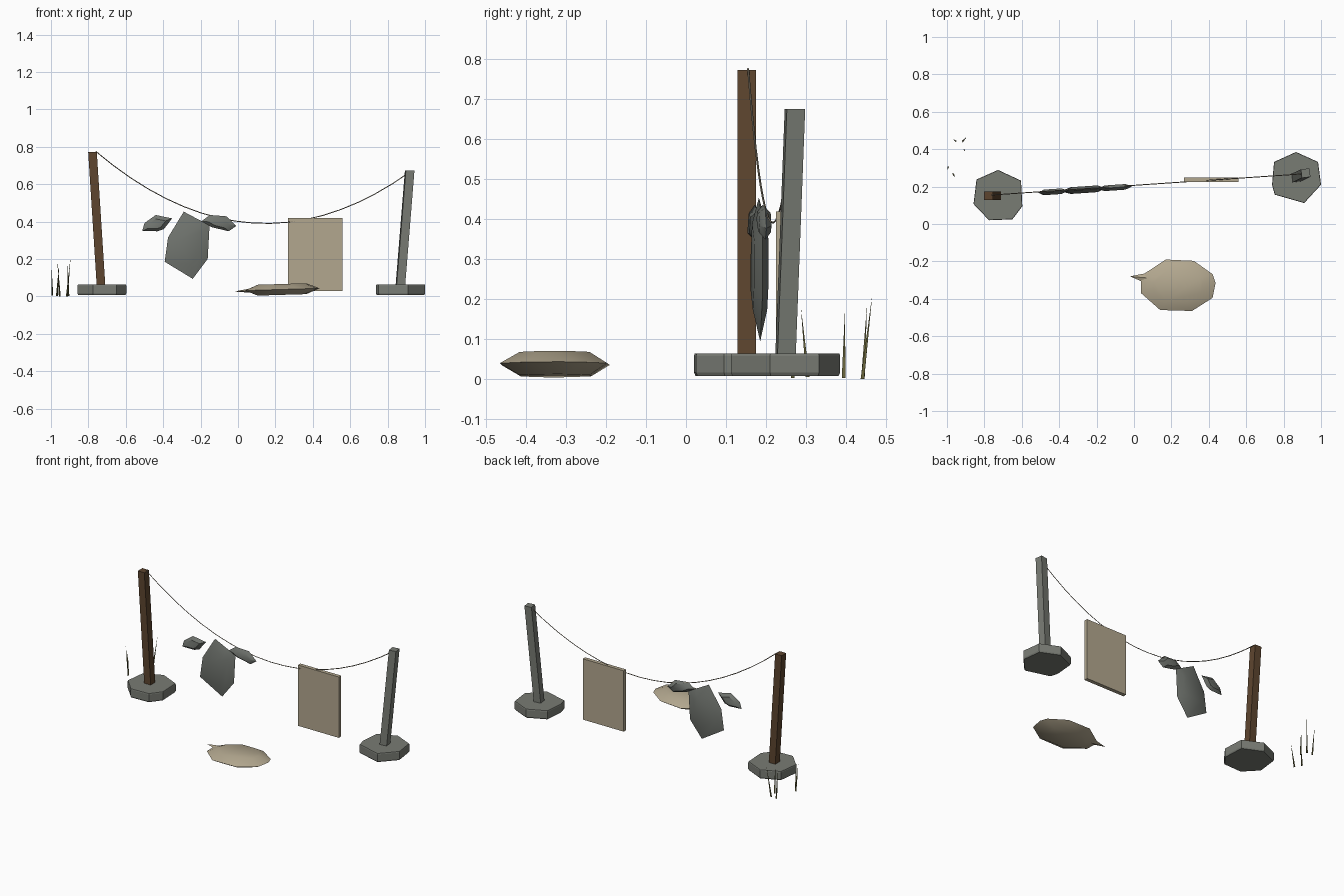
import bpy, bmesh, math
from mathutils import Vector, Matrix

cube = bpy.data.objects.get("Cube")
if cube:
    bpy.data.objects.remove(cube, do_unlink=True)


def material(name, rgb):
    m = bpy.data.materials.new(name)
    m.use_nodes = True
    m.diffuse_color = (*rgb, 1)
    bsdf = next(n for n in m.node_tree.nodes if n.type == 'BSDF_PRINCIPLED')
    bsdf.inputs["Base Color"].default_value = (*rgb, 1)
    bsdf.inputs["Roughness"].default_value = 0.9
    return m


STONE = material("grey stone", (0.19, 0.2, 0.175))
CLOTH = material("grey cloth", (0.165, 0.178, 0.16))
WOOD = material("brown wood", (0.11, 0.06, 0.028))
LINEN = material("cream linen", (0.45, 0.39, 0.275))
ROPE = material("tan rope", (0.3, 0.26, 0.19))
GRASS = material("olive grass", (0.15, 0.14, 0.05))


def finish(name, bm, mat, smooth=None):
    bmesh.ops.recalc_face_normals(bm, faces=bm.faces)
    me = bpy.data.meshes.new(name)
    bm.to_mesh(me)
    bm.free()
    me.materials.append(mat)
    ob = bpy.data.objects.new(name, me)
    bpy.context.collection.objects.link(ob)
    if smooth:
        bpy.ops.object.select_all(action='DESELECT')
        ob.select_set(True)
        bpy.context.view_layer.objects.active = ob
        bpy.ops.object.shade_smooth_by_angle(angle=math.radians(smooth))
    return ob


def loft(name, rings, mat, smooth=None):
    """Closed skin over a stack of rings with equal point counts."""
    bm = bmesh.new()
    loops = [[bm.verts.new(p) for p in ring] for ring in rings]
    n = len(loops[0])
    for a, b in zip(loops, loops[1:]):
        for i in range(n):
            j = (i + 1) % n
            bm.faces.new((a[i], a[j], b[j], b[i]))
    bm.faces.new(loops[0])
    bm.faces.new(loops[-1])
    return finish(name, bm, mat, smooth)


def lens(outline, place, half, inner=0.6):
    """Rings of a puffy shape, thin at its outline and thick in the middle."""
    c = sum((Vector(p) for p in outline), Vector((0, 0))) / len(outline)
    rings = []
    for s, d in ((inner, -half), (1, 0), (inner, half)):
        rings.append([place(*(c + (Vector(p) - c) * s), d) for p in outline])
    return rings


# Stone feet, slightly narrower underneath
left_foot = [(-.727, .289), (-.604, .232), (-.597, .095), (-.65, .025),
             (-.775, .02), (-.858, .107), (-.842, .238)]
right_foot = [(.866, .385), (.984, .332), (1, .21), (.91, .112),
              (.752, .157), (.738, .21), (.749, .332)]
for name, pts in (("right_foot", left_foot), ("left_foot", right_foot)):
    c = sum((Vector(p) for p in pts), Vector((0, 0))) / len(pts)
    rings = []
    for z, s in ((.008, .97), (.016, 1), (.058, 1), (.064, .985)):
        rings.append([(*(c + (Vector(p) - c) * s), z) for p in pts])
    loft(name, rings, STONE)


# Leaning square posts
def post(name, base, top, mat, turn):
    rot = Matrix.Rotation(turn, 2)
    square = [rot @ Vector(p) * .023 for p in ((-1, -1), (1, -1), (1, 1), (-1, 1))]
    loft(name, [[(c[0] + s.x, c[1] + s.y, c[2]) for s in square]
                for c in (base, top)], mat)


post("wooden_post", (-.73, .152, .02), (-.778, .152, .772), WOOD, 0)
post("stone_post", (.865, .247, .02), (.918, .272, .674), STONE, .12)


# Sagging line between the posts
def line_y(x):
    return .155 + .068 * (x + .76)


curve = bpy.data.curves.new("washing_line", 'CURVE')
curve.dimensions = '3D'
curve.bevel_depth = .0025
curve.bevel_resolution = 0
curve.use_fill_caps = True
spline = curve.splines.new('POLY')
steps = 18
spline.points.add(steps)
for i, p in enumerate(spline.points):
    x = -.76 + 1.68 * i / steps
    p.co = (x, line_y(x), .39 + .465 * (x - .15) ** 2, 1)
curve.materials.append(ROPE)
rope = bpy.data.objects.new("washing_line", curve)
bpy.context.collection.objects.link(rope)
bpy.ops.object.select_all(action='DESELECT')
rope.select_set(True)
bpy.context.view_layer.objects.active = rope
bpy.ops.object.convert(target='MESH')


# Hanging shirt: body and two sleeves
def hung(x, z, d):
    return (x, line_y(x) - .005 + d, z)


body = [(-.29, .453), (-.2, .405), (-.152, .38), (-.162, .2),
        (-.242, .094), (-.392, .185), (-.374, .315)]
sleeve_a = [(-.512, .35), (-.5, .392), (-.44, .435), (-.352, .417), (-.396, .36), (-.43, .348)]
sleeve_b = [(-.195, .402), (-.15, .435), (-.06, .428), (-.01, .376), (-.05, .348), (-.14, .37)]
for name, pts, half in (("shirt_body", body, .018), ("shirt_right_sleeve", sleeve_a, .015),
                        ("shirt_left_sleeve", sleeve_b, .015)):
    loft(name, lens(pts, hung, half), CLOTH, 35)

# Hanging towel
bm = bmesh.new()
bmesh.ops.create_cube(bm, size=1)
bmesh.ops.scale(bm, vec=(.29, .024, .39), verts=bm.verts)
bmesh.ops.translate(bm, vec=(.413, .237, .223), verts=bm.verts)
finish("towel", bm, LINEN)


# Fallen sack on the ground, tilted up to one end
def lying(x, y, d):
    return (x, y, .037 + .03 * (x - .23) + d)


sack = [(.053, -.267), (.17, -.19), (.32, -.197), (.42, -.268), (.436, -.315),
        (.42, -.395), (.31, -.465), (.14, -.46), (.038, -.37), (.037, -.305)]
loft("sack", lens(sack, lying, .029, .65), LINEN, 40)
neck = [(-.022, -.28, .026)]
bm = bmesh.new()
tip = bm.verts.new(neck[0])
mouth = [bm.verts.new(p) for p in ((.07, -.262, .03), (.09, -.29, .047),
                                   (.06, -.315, .03), (.09, -.29, .018))]
for i in range(4):
    bm.faces.new((tip, mouth[i], mouth[(i + 1) % 4]))
bm.faces.new(mouth)
finish("sack_neck", bm, LINEN)

# Grass blades
blades = [((-.993, .305, .005), (-.998, .287, .178)), ((-.953, .443, 0), (-.965, .452, .186)),
          ((-.915, .442, 0), (-.895, .465, .21)), ((-.907, .395, .003), (-.911, .397, .177)),
          ((-.968, .268, .003), (-.957, .25, .165))]
bm = bmesh.new()
for base, top in blades:
    tip = bm.verts.new(top)
    foot = [bm.verts.new(Vector(base) + Vector((math.cos(a), math.sin(a), 0)) * .006)
            for a in (.5, .5 + math.tau / 3, .5 + 2 * math.tau / 3)]
    bm.faces.new(foot)
    for i in range(3):
        bm.faces.new((foot[i], foot[(i + 1) % 3], tip))
finish("grass_blades", bm, GRASS)
